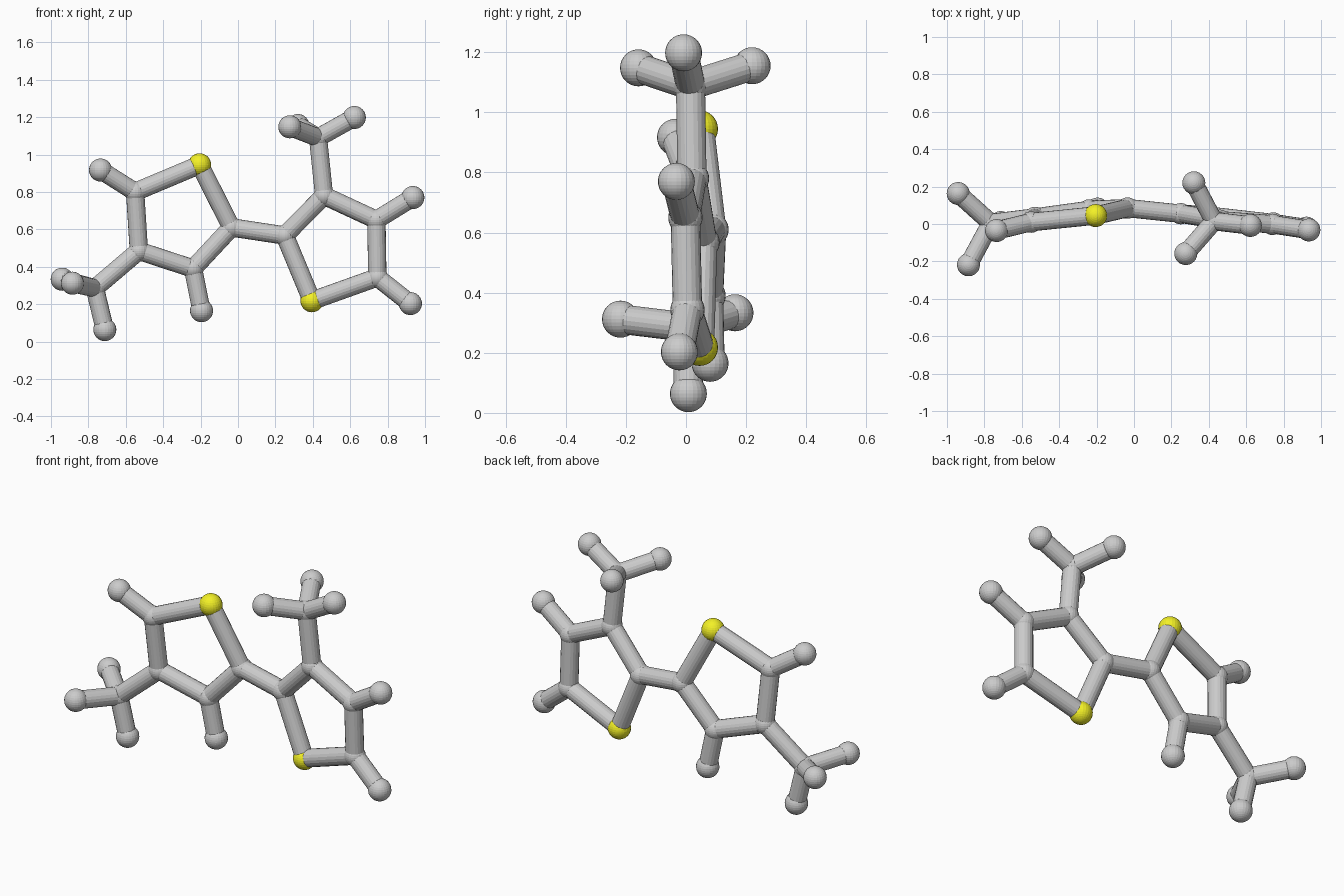
import bpy
from mathutils import Vector

if "Cube" in bpy.data.objects:
    bpy.data.objects.remove(bpy.data.objects["Cube"])

BALL_R, JOINT_R, ROD_R = 0.0615, 0.057, 0.049

yellow = bpy.data.materials.new("yellow")
yellow.diffuse_color = (0.9, 0.88, 0.02, 1)
yellow.use_nodes = True
yellow.node_tree.nodes["Principled BSDF"].inputs["Base Color"].default_value = yellow.diffuse_color

# Ball centres: left ring, then right ring
balls = {
    "left_sulfur": (-0.205, 0.045, 0.945),
    "left_carbon_2": (-0.035, 0.085, 0.61),
    "left_carbon_3": (-0.24, 0.075, 0.39),
    "left_carbon_4": (-0.53, 0.035, 0.485),
    "left_carbon_5": (-0.55, 0.01, 0.80),
    "left_hydrogen_3": (-0.195, 0.08, 0.165),
    "left_hydrogen_5": (-0.735, -0.035, 0.917),
    "left_methyl": (-0.765, 0.005, 0.285),
    "left_methyl_hydrogen_a": (-0.94, 0.163, 0.333),
    "left_methyl_hydrogen_b": (-0.885, -0.218, 0.312),
    "left_methyl_hydrogen_c": (-0.712, 0.008, 0.064),
    "right_sulfur": (0.395, 0.045, 0.218),
    "right_carbon_2": (0.25, 0.055, 0.567),
    "right_carbon_3": (0.46, 0.02, 0.78),
    "right_carbon_4": (0.74, -0.002, 0.65),
    "right_carbon_5": (0.745, 0.005, 0.343),
    "right_hydrogen_4": (0.935, -0.032, 0.77),
    "right_hydrogen_5": (0.922, -0.022, 0.203),
    "right_methyl": (0.428, 0.015, 1.09),
    "right_methyl_hydrogen_a": (0.622, -0.008, 1.198),
    "right_methyl_hydrogen_b": (0.277, -0.158, 1.148),
    "right_methyl_hydrogen_c": (0.32, 0.22, 1.155),
}


def rod(a, b):
    p, q = Vector(balls[a]), Vector(balls[b])
    bpy.ops.mesh.primitive_cylinder_add(
        vertices=20, radius=ROD_R, depth=(q - p).length, location=(p + q) / 2,
        rotation=(q - p).to_track_quat('Z', 'Y').to_euler())
    bpy.context.object.name = "bond_" + a + "_to_" + b


# Balls and joints
for name, centre in balls.items():
    joint = "carbon" in name or name.endswith("methyl")
    bpy.ops.mesh.primitive_uv_sphere_add(
        segments=24, ring_count=16, radius=JOINT_R if joint else BALL_R, location=centre)
    ob = bpy.context.object
    ob.name = name
    if "sulfur" in name:
        ob.data.materials.append(yellow)

# Five-sided rings and methyl groups
for side, methyl_at, hydrogens in (("left_", 4, (3, 5)), ("right_", 3, (4, 5))):
    ring = [side + "sulfur"] + [side + f"carbon_{i}" for i in range(2, 6)]
    for a, b in zip(ring, ring[1:] + ring[:1]):
        rod(a, b)
    rod(side + f"carbon_{methyl_at}", side + "methyl")
    for h in hydrogens:
        rod(side + f"carbon_{h}", side + f"hydrogen_{h}")
    for h in "abc":
        rod(side + "methyl", side + "methyl_hydrogen_" + h)

# Link between the rings
rod("left_carbon_2", "right_carbon_2")
